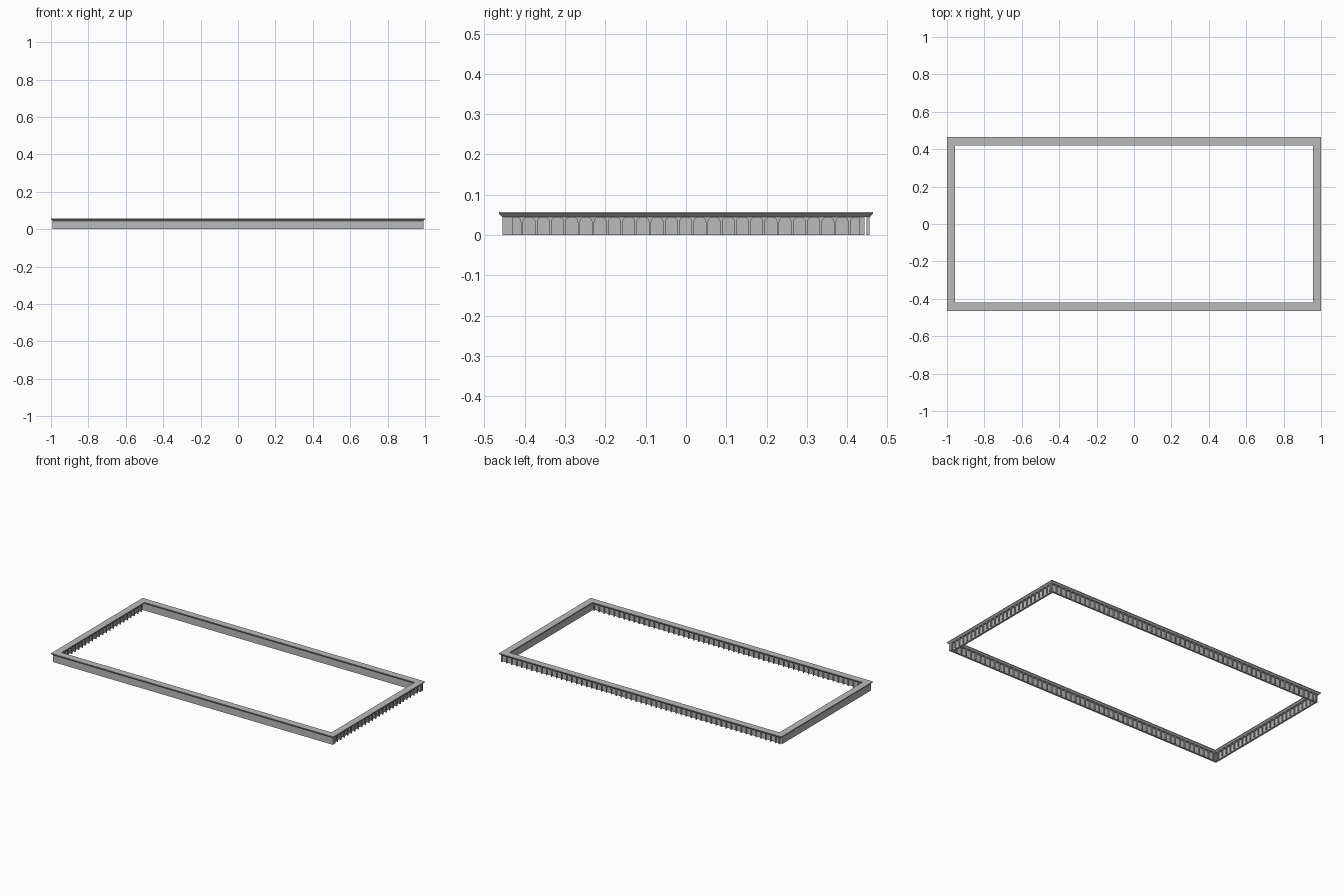
import bpy, bmesh, math

if "Cube" in bpy.data.objects:
    bpy.data.objects.remove(bpy.data.objects["Cube"], do_unlink=True)

HX, HY, TOP = 1.0, 0.464, 0.057      # outer size and height
SOFFIT = 0.0445                      # underside of the cornice
PITCH, POST, THICK = 0.0353, 0.0055, 0.007
WALL = 0.0125

stone = bpy.data.materials.new("grey stone")
stone.use_nodes = True
grey = (0.5, 0.5, 0.5, 1)
stone.diffuse_color = grey
stone.node_tree.nodes["Principled BSDF"].inputs["Base Color"].default_value = grey


def finish(name, bm):
    bmesh.ops.recalc_face_normals(bm, faces=bm.faces)
    mesh = bpy.data.meshes.new(name)
    bm.to_mesh(mesh)
    bm.free()
    mesh.materials.append(stone)
    obj = bpy.data.objects.new(name, mesh)
    bpy.context.collection.objects.link(obj)
    return obj


def slab(name, outline, depth, place):
    """Extrude an outline (length, height) by depth; place maps to x, y, z."""
    bm = bmesh.new()
    face = bm.faces.new([bm.verts.new(place(u, 0, z)) for u, z in outline])
    new = bmesh.ops.extrude_face_region(bm, geom=[face])["geom"]
    shift = place(0, depth, 0) - place(0, 0, 0)
    bmesh.ops.translate(bm, vec=shift, verts=[g for g in new if isinstance(g, bmesh.types.BMVert)])
    return finish(name, bm)


def arcade_outline(start, end):
    """Comb outline of slim posts joined by round-cornered arches."""
    count = int((end - start - POST) / PITCH)
    posts = [end - POST - i * PITCH for i in range(count, -1, -1)]
    if posts[0] - start > 2 * POST:
        posts.insert(0, start)
    points = [(end, 0), (end, SOFFIT), (posts[0], SOFFIT), (posts[0], 0)]
    crown = SOFFIT - 0.001
    for a, b in zip(posts, posts[1:]):
        left, right = a + POST, b
        r = min(0.009, (right - left) * 0.4)
        points.append((left, 0))
        for side, steps in ((left + r, range(4, -1, -1)), (right - r, range(4, -1, -1))):
            for k in steps:
                t = math.pi / 2 * k / 4
                if side == left + r:
                    ang = math.pi / 2 + t
                else:
                    ang = math.pi / 2 - (math.pi / 2 - t)
                points.append((side + r * math.cos(ang), crown - r * 1.4 * (1 - math.sin(ang))))
        points.append((right, 0))
    return points


from mathutils import Vector


def along_x(y):
    return lambda u, d, z: Vector((u, y + d, z))


def along_y(x):
    return lambda u, d, z: Vector((x + d, u, z))


# Mitred cornice: one moulding profile carried round the rectangle
profile = [(0, TOP), (0, 0.053), (0.009, SOFFIT), (0.035, SOFFIT), (0.044, 0.053), (0.044, TOP)]
bm = bmesh.new()
rings = [[bm.verts.new((sx * (HX - o), sy * (HY - o), z)) for o, z in profile]
         for sx, sy in ((-1, -1), (1, -1), (1, 1), (-1, 1))]
for i in range(4):
    a, b = rings[i], rings[(i + 1) % 4]
    for j in range(len(profile)):
        k = (j + 1) % len(profile)
        bm.faces.new((a[j], b[j], b[k], a[k]))
finish("cornice", bm)

# Each side is a plain wall with an open arcade standing just behind it
X0, X1 = -HX + 0.009, HX - 0.009
Y0, Y1 = -HY + 0.009, HY - 0.021


def rectangle(a, b):
    return [(a, 0), (b, 0), (b, SOFFIT), (a, SOFFIT)]


for name, y in (("front", -HY + 0.009), ("back", HY - 0.035)):
    slab(name + "_wall", rectangle(X0, X1), WALL, along_x(y))
    slab(name + "_arcade", arcade_outline(X0 + WALL, X1), THICK, along_x(y + 0.019))

for name, x in (("right", -HX + 0.009), ("left", HX - 0.035)):
    slab(name + "_wall", rectangle(Y0 + WALL, Y1 - WALL), WALL, along_y(x))
    slab(name + "_arcade", arcade_outline(Y0 + WALL, Y1), THICK, along_y(x + 0.019))
